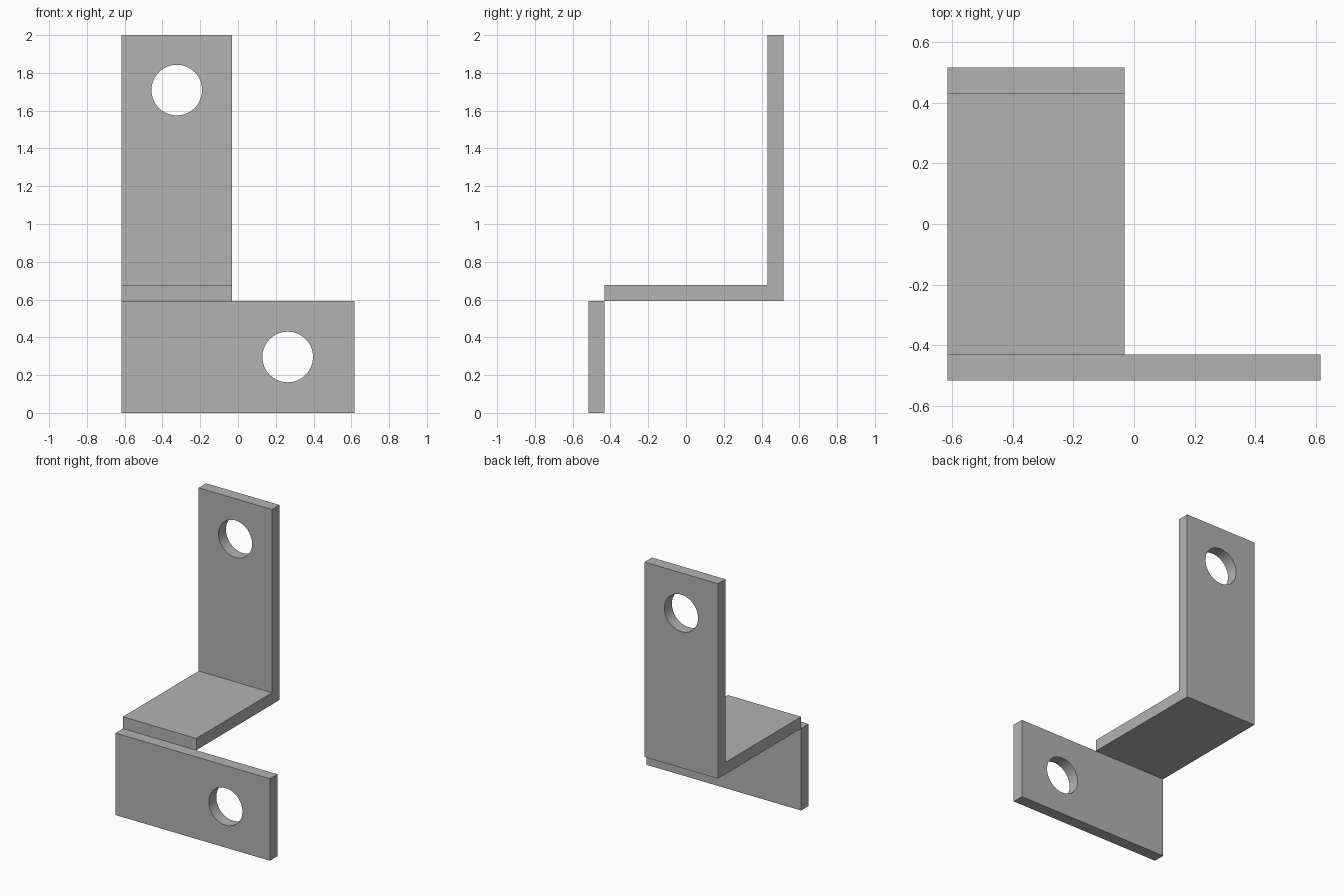
import bpy, bmesh, math
from mathutils import Vector

cube = bpy.data.objects.get("Cube")
if cube:
    bpy.data.objects.remove(cube, do_unlink=True)

steel = bpy.data.materials.new("grey steel")
GREY = (0.45, 0.45, 0.45, 1)
steel.diffuse_color = GREY
steel.use_nodes = True
steel.node_tree.nodes["Principled BSDF"].inputs["Base Color"].default_value = GREY

HALF_W, HALF_D, T = 0.617, 0.517, 0.085   # half width, half depth, sheet thickness
FRONT_H, INNER_X, HOLE_R = 0.592, -0.031, 0.134


def extruded(name, profile, x0, x1):
    """Sweep a closed (y, z) profile along x."""
    bm = bmesh.new()
    face = bm.faces.new([bm.verts.new((x0, y, z)) for y, z in profile])
    swept = bmesh.ops.extrude_face_region(bm, geom=[face])["geom"]
    verts = [v for v in swept if isinstance(v, bmesh.types.BMVert)]
    bmesh.ops.translate(bm, verts=verts, vec=Vector((x1 - x0, 0, 0)))
    bmesh.ops.recalc_face_normals(bm, faces=bm.faces[:])
    mesh = bpy.data.meshes.new(name)
    bm.to_mesh(mesh)
    bm.free()
    mesh.materials.append(steel)
    obj = bpy.data.objects.new(name, mesh)
    bpy.context.collection.objects.link(obj)
    return obj


def drill(obj, x, y, z):
    """Cut a round bolt hole through the plate along y."""
    bpy.ops.mesh.primitive_cylinder_add(vertices=64, radius=HOLE_R, depth=T * 3,
                                        location=(x, y, z),
                                        rotation=(math.pi / 2, 0, 0))
    cutter = bpy.context.object
    cutter.name = "hole_cutter"
    cutter.hide_render = True
    cutter.data.materials.append(steel)
    mod = obj.modifiers.new("bolt hole", 'BOOLEAN')
    mod.operation, mod.solver, mod.object = 'DIFFERENCE', 'EXACT', cutter
    bpy.ops.object.select_all(action='DESELECT')
    obj.select_set(True)
    bpy.context.view_layer.objects.active = obj
    bpy.ops.object.modifier_apply(modifier=mod.name)
    bpy.data.objects.remove(cutter, do_unlink=True)
    bpy.ops.object.shade_smooth_by_angle(angle=math.radians(30))


# Wide front plate
y0, y1 = -HALF_D, -HALF_D + T
front_plate = extruded("front_plate",
                       [(y0, 0), (y1, 0), (y1, FRONT_H), (y0, FRONT_H)],
                       -HALF_W, HALF_W)
drill(front_plate, 0.263, (y0 + y1) / 2, FRONT_H / 2)

# Shelf bent up into the tall back plate
back = HALF_D - T
angle_bracket = extruded("angle_bracket",
                         [(y1, FRONT_H), (HALF_D, FRONT_H), (HALF_D, 2), (back, 2),
                          (back, FRONT_H + T), (y1, FRONT_H + T)],
                         -HALF_W, INNER_X)
drill(angle_bracket, (INNER_X - HALF_W) / 2, HALF_D - T / 2, 1.709)
